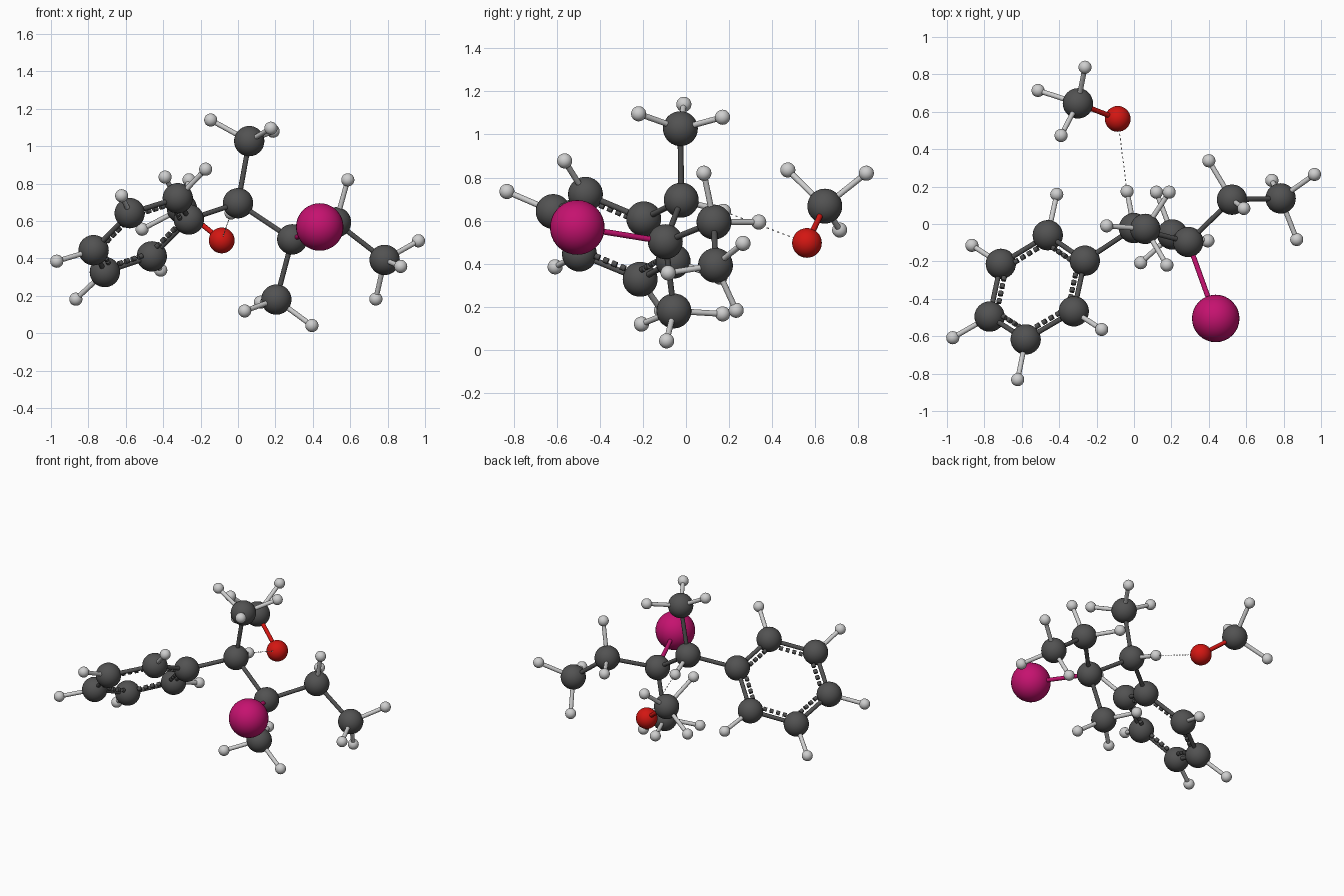
import bpy
from mathutils import Vector as V

cube = bpy.data.objects.get("Cube")
if cube:
    bpy.data.objects.remove(cube, do_unlink=True)


def material(name, rgb):
    m = bpy.data.materials.new(name)
    m.use_nodes = True
    m.diffuse_color = (*rgb, 1)
    m.node_tree.nodes["Principled BSDF"].inputs["Base Color"].default_value = (*rgb, 1)
    return m


GREY = material("dark grey", (0.085, 0.085, 0.085))
WHITE = material("pale grey", (0.62, 0.62, 0.62))
RED = material("red", (0.65, 0.008, 0.006))
PINK = material("magenta", (0.56, 0.006, 0.16))
ROD = 0.0135


def finish(name, mat):
    ob = bpy.context.object
    ob.name = name
    ob.data.materials.append(mat)
    bpy.ops.object.shade_smooth_by_angle()
    return ob


def ball(name, pos, radius, mat):
    bpy.ops.mesh.primitive_uv_sphere_add(segments=32, ring_count=18, radius=radius, location=pos)
    finish(name, mat)
    return V(pos)


def rod(name, a, b, mat, radius=ROD):
    d = b - a
    bpy.ops.mesh.primitive_cylinder_add(vertices=16, radius=radius, depth=d.length, location=(a + b) / 2)
    finish(name, mat).rotation_euler = d.to_track_quat("Z", "Y").to_euler()


def dashes(name, a, b, count, fill, mat, radius):
    step = (b - a) / count
    for i in range(count):
        mid = a + step * (i + 0.5)
        rod(f"{name}_{i + 1}", mid - step * fill / 2, mid + step * fill / 2, mat, radius)


def carbon(name, pos, hydrogens=()):
    """Large dark ball with its small pale balls and their rods."""
    c = ball(name, pos, 0.081, GREY)
    for i, h in enumerate(hydrogens):
        p = ball(f"{name}_hydrogen_{i + 1}", h, 0.035, WHITE)
        rod(f"{name}_hydrogen_rod_{i + 1}", c, p, WHITE)
    return c


# Chain of carbons
bridge_h = V((-0.037, 0.174, 0.643))
bridge = carbon("bridge_carbon", (0, -0.022, 0.695), [bridge_h])
upper = carbon("upper_methyl", (0.06, -0.026, 1.027),
               [(-0.146, -0.01, 1.14), (0.176, -0.22, 1.096), (0.188, 0.17, 1.08)])
centre = carbon("centre_carbon", (0.29, -0.096, 0.502))
lower = carbon("lower_methyl", (0.205, -0.056, 0.18),
               [(0.036, -0.207, 0.119), (0.395, -0.09, 0.041), (0.12, 0.17, 0.166)])
side = carbon("side_carbon", (0.524, 0.13, 0.593),
              [(0.587, 0.083, 0.82), (0.4, 0.338, 0.593)])
tail = carbon("tail_methyl", (0.784, 0.137, 0.392),
              [(0.965, 0.265, 0.494), (0.87, -0.083, 0.357), (0.737, 0.233, 0.183)])
for i, (a, b) in enumerate([(bridge, upper), (bridge, centre), (centre, lower), (centre, side), (side, tail)]):
    rod(f"chain_rod_{i + 1}", a, b, GREY)

# Six-sided ring, with a dashed second rod inside every edge
ring = [carbon("ring_carbon_1", (-0.263, -0.196, 0.608)),
        carbon("ring_carbon_2", (-0.461, -0.06, 0.411), [(-0.413, 0.158, 0.337)]),
        carbon("ring_carbon_3", (-0.712, -0.213, 0.327), [(-0.867, -0.114, 0.182)]),
        carbon("ring_carbon_4", (-0.772, -0.495, 0.444), [(-0.969, -0.608, 0.385)]),
        carbon("ring_carbon_5", (-0.579, -0.617, 0.642), [(-0.622, -0.832, 0.735)]),
        carbon("ring_carbon_6", (-0.322, -0.467, 0.722), [(-0.173, -0.564, 0.877)])]
middle = sum(ring, V()) / len(ring)
for i, a in enumerate(ring):
    b = ring[(i + 1) % len(ring)]
    rod(f"ring_rod_{i + 1}", a, b, GREY)
    dashes(f"ring_dash_{i + 1}", a.lerp(middle, 0.15), b.lerp(middle, 0.15), 6, 0.55, GREY, ROD)
rod("ring_to_bridge_rod", ring[0], bridge, GREY)

# Large magenta atom
iodine = ball("magenta_atom", (0.437, -0.505, 0.568), 0.127, PINK)
rod("magenta_rod", centre, iodine, PINK)

# Separate red atom with its methyl
oxygen = ball("red_atom", (-0.087, 0.562, 0.496), 0.069, RED)
methyl = carbon("outer_methyl", (-0.3, 0.645, 0.667),
                [(-0.513, 0.714, 0.556), (-0.262, 0.838, 0.82), (-0.39, 0.473, 0.835)])
rod("red_rod", methyl, oxygen, RED)

# Faint dotted link between the two parts
dashes("dotted_link", bridge_h, oxygen, 16, 0.4, WHITE, 0.0025)
